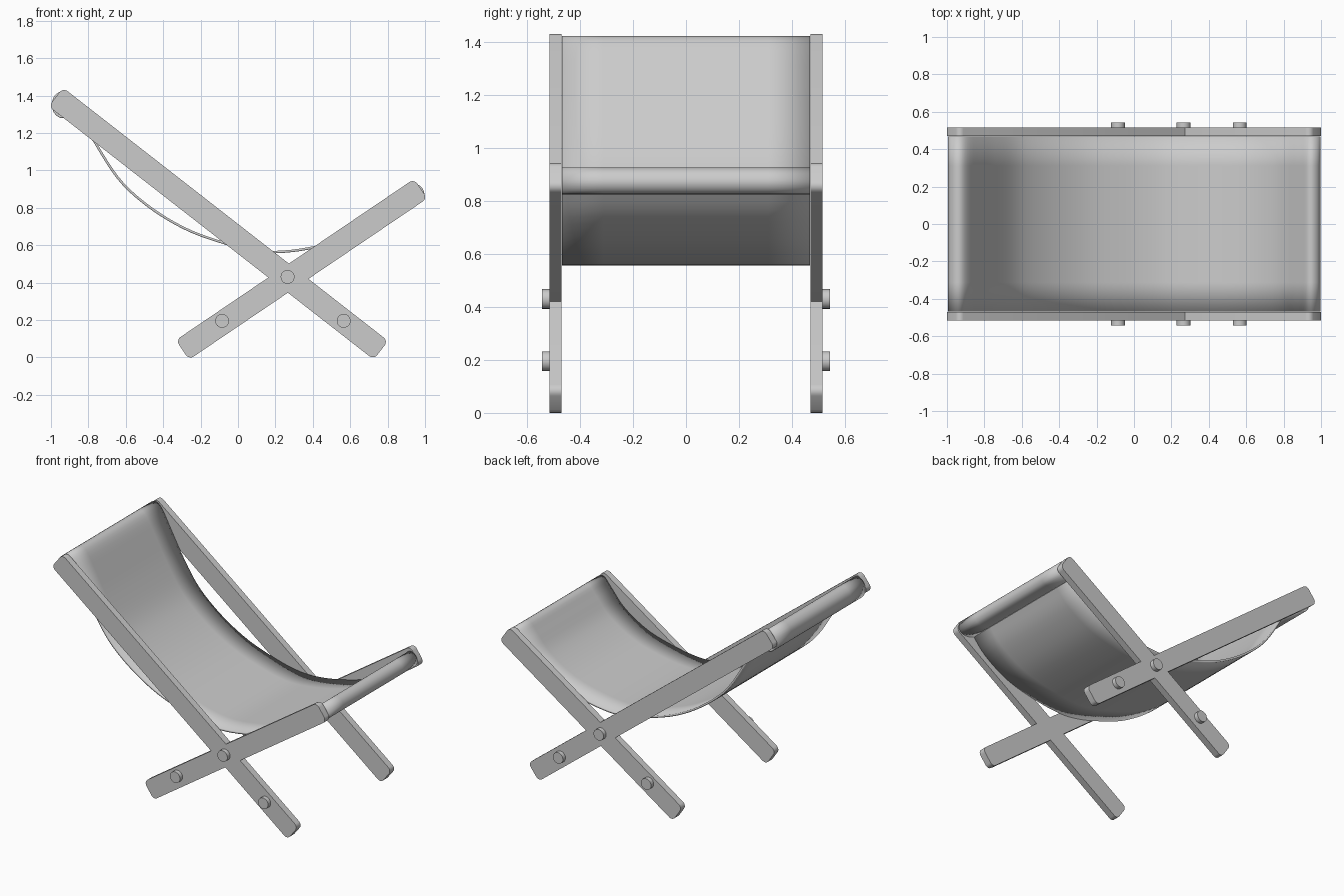
import bpy, math
from mathutils import Vector

if "Cube" in bpy.data.objects:
    bpy.data.objects.remove(bpy.data.objects["Cube"])


def make_object(name, verts, faces, angle=35):
    mesh = bpy.data.meshes.new(name)
    mesh.from_pydata(verts, [], faces)
    mesh.update()
    ob = bpy.data.objects.new(name, mesh)
    bpy.context.collection.objects.link(ob)
    bpy.ops.object.select_all(action='DESELECT')
    ob.select_set(True)
    bpy.context.view_layer.objects.active = ob
    bpy.ops.object.shade_smooth_by_angle(angle=math.radians(angle))
    return ob


def prism(name, outline, y0, y1):
    # counter-clockwise xz outline extruded along y
    n = len(outline)
    verts = [(p[0], y0, p[1]) for p in outline] + [(p[0], y1, p[1]) for p in outline]
    faces = [list(range(n)), list(range(2 * n - 1, n - 1, -1))]
    faces += [[i, i + n, (i + 1) % n + n, (i + 1) % n] for i in range(n)]
    return make_object(name, verts, faces)


def rail_outline(a, b, half=0.063, r=0.03):
    a, b = Vector(a), Vector(b)
    u = (b - a).normalized()
    n = Vector((-u.y, u.x))
    base = math.atan2(u.y, u.x)
    pts = []
    corners = [(b, -1, -1, -90), (b, -1, 1, 0), (a, 1, 1, 90), (a, 1, -1, 180)]
    for end, su, sn, start in corners:
        c = end + u * su * r + n * sn * (half - r)
        for k in range(6):
            t = base + math.radians(start + 18 * k)
            pts.append(c + Vector((math.cos(t), math.sin(t))) * r)
    return pts


def circle(c, r, n=24):
    return [(c[0] + r * math.cos(2 * math.pi * i / n),
             c[1] + r * math.sin(2 * math.pi * i / n)) for i in range(n)]


def smooth_path(pts, steps=4):
    # Catmull-Rom spline through the points
    p = [Vector(q) for q in pts]
    p = [2 * p[0] - p[1]] + p + [2 * p[-1] - p[-2]]
    out = []
    for i in range(1, len(p) - 2):
        a, b, c, d = p[i - 1:i + 3]
        for k in range(steps):
            t = k / steps
            out.append(0.5 * (2 * b + (c - a) * t + (2 * a - 5 * b + 4 * c - d) * t * t
                              + (3 * b - a - 3 * c + d) * t ** 3))
    return out + [p[-2]]


# Crossed side rails and bolts, on both sides
bolts = {"pivot": (0.265, 0.43), "rear_leg": (-0.085, 0.195), "front_leg": (0.565, 0.195)}
for side, s in (("right", -1), ("left", 1)):
    y0, y1 = sorted((0.47 * s, 0.515 * s))
    prism("back_rail_" + side, rail_outline((-0.974, 1.392), (0.764, 0.038)), y0, y1)
    prism("seat_rail_" + side, rail_outline((-0.297, 0.04), (0.977, 0.902)), y0, y1)
    y0, y1 = sorted((0.50 * s, 0.543 * s))
    for name, c in bolts.items():
        prism(f"{name}_bolt_{side}", circle(c, 0.037), y0, y1)

# Sling fabric, wrapped into a roll at both ends
profile = [(-0.885, 1.345), (-0.905, 1.30), (-0.95, 1.287), (-0.985, 1.325), (-0.982, 1.385),
           (-0.94, 1.416), (-0.895, 1.385), (-0.83, 1.27), (-0.75, 1.125), (-0.65, 0.97),
           (-0.55, 0.865), (-0.41, 0.76), (-0.25, 0.673), (-0.07, 0.61), (0.07, 0.575),
           (0.2, 0.563), (0.38, 0.583), (0.6, 0.64), (0.78, 0.745), (0.88, 0.855),
           (0.935, 0.917), (0.975, 0.907), (0.99, 0.87), (0.97, 0.837), (0.92, 0.832),
           (0.88, 0.845)]
path = smooth_path(profile)
cols = 6
verts = [(p[0], -0.468 + 0.936 * j / cols, p[1]) for p in path for j in range(cols + 1)]
w = cols + 1
faces = [[i * w + j, (i + 1) * w + j, (i + 1) * w + j + 1, i * w + j + 1]
         for i in range(len(path) - 1) for j in range(cols)]
sling = make_object("fabric_sling", verts, faces, 50)
mod = sling.modifiers.new("thickness", 'SOLIDIFY')
mod.thickness = 0.013
mod.offset = 0
